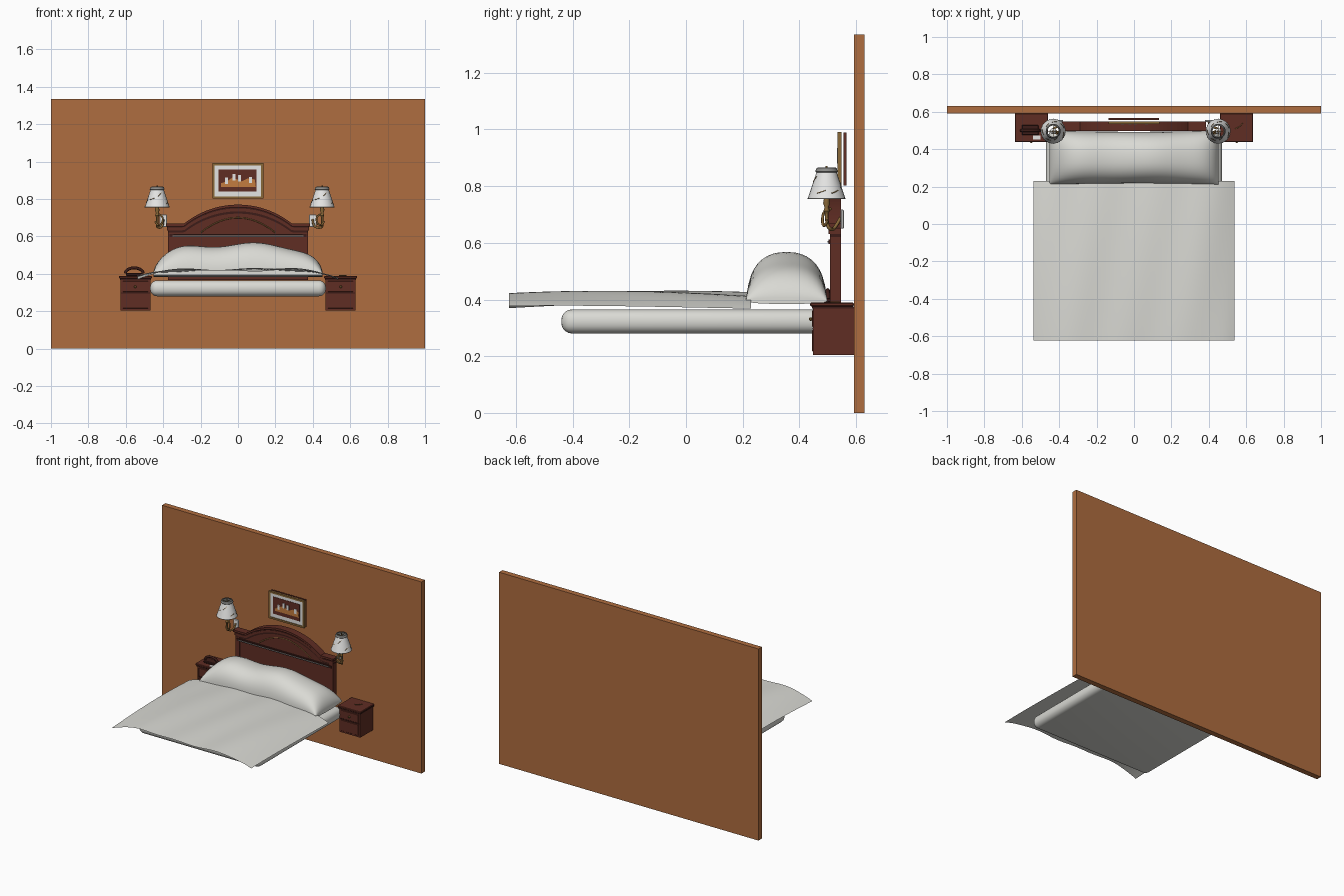
import bpy, bmesh
from math import sin, cos, pi, sqrt

cube = bpy.data.objects.get("Cube")
if cube:
    bpy.data.objects.remove(cube, do_unlink=True)


def material(name, r, g, b):
    m = bpy.data.materials.new(name)
    m.diffuse_color = (r, g, b, 1)
    m.use_nodes = True
    bsdf = m.node_tree.nodes["Principled BSDF"]
    bsdf.inputs["Base Color"].default_value = (r, g, b, 1)
    return m


WALL = material("wall_tan", 0.43, 0.153, 0.05)
WOOD = material("mahogany", 0.115, 0.026, 0.017)
DARK = material("dark_mahogany", 0.045, 0.012, 0.009)
LINEN = material("linen", 0.7, 0.7, 0.66)
WHITE = material("white", 0.78, 0.78, 0.77)
GOLD = material("old_gold", 0.25, 0.14, 0.04)
ORANGE = material("painted_orange", 0.55, 0.2, 0.05)
GREY = material("grey_metal", 0.25, 0.25, 0.24)


def finish(name, bm, mat, smooth=False, fix=True):
    if fix:
        bmesh.ops.recalc_face_normals(bm, faces=bm.faces)
    me = bpy.data.meshes.new(name)
    bm.to_mesh(me)
    bm.free()
    ob = bpy.data.objects.new(name, me)
    bpy.context.collection.objects.link(ob)
    me.materials.append(mat)
    if smooth:
        bpy.ops.object.select_all(action="DESELECT")
        ob.select_set(True)
        bpy.context.view_layer.objects.active = ob
        bpy.ops.object.shade_smooth_by_angle(angle=0.7)
    return ob


def box(name, x, y, z, mat, bevel=0, segments=1):
    """Box from (min, max) pairs."""
    bm = bmesh.new()
    bmesh.ops.create_cube(bm, size=1)
    for v in bm.verts:
        v.co = [(p[0] + p[1]) / 2 + c * (p[1] - p[0]) for p, c in zip((x, y, z), v.co)]
    if bevel:
        bmesh.ops.bevel(bm, geom=bm.edges[:], offset=bevel, segments=segments,
                        profile=0.5, affect="EDGES")
    return finish(name, bm, mat, segments > 1)


def prism(name, outline, y0, y1, mat):
    """Extrude an x-z outline along y."""
    bm = bmesh.new()
    face = bm.faces.new([bm.verts.new((x, y0, z)) for x, z in outline])
    ext = bmesh.ops.extrude_face_region(bm, geom=[face])["geom"]
    for v in ext:
        if isinstance(v, bmesh.types.BMVert):
            v.co.y = y1
    return finish(name, bm, mat)


def lathe(name, profile, cx, cy, mat, n=24):
    bm = bmesh.new()
    rings = [[bm.verts.new((cx + r * cos(2 * pi * i / n), cy + r * sin(2 * pi * i / n), z))
              for i in range(n)] for r, z in profile]
    for a, b in zip(rings, rings[1:]):
        for i in range(n):
            j = (i + 1) % n
            bm.faces.new((a[i], a[j], b[j], b[i]))
    return finish(name, bm, mat, True, fix=False)


def tube(name, points, radius, mat, kind="NURBS"):
    cu = bpy.data.curves.new(name, "CURVE")
    cu.dimensions = "3D"
    cu.bevel_depth, cu.bevel_resolution, cu.use_fill_caps = radius, 2, True
    sp = cu.splines.new(kind)
    sp.points.add(len(points) - 1)
    for p, co in zip(sp.points, points):
        p.co = (*co, 1)
    if kind == "NURBS":
        sp.use_endpoint_u, sp.order_u, sp.resolution_u = True, 3, 6
    ob = bpy.data.objects.new(name, cu)
    bpy.context.collection.objects.link(ob)
    cu.materials.append(mat)
    return ob


# Wall and mattress
box("wall", (-1, 1), (0.592, 0.63), (0, 1.335), WALL)
box("mattress", (-0.47, 0.47), (-0.44, 0.49), (0.28, 0.365), LINEN, 0.038, 5)

# Blanket: one draped sheet with soft folds
bm = bmesh.new()
bmesh.ops.create_grid(bm, x_segments=48, y_segments=32, size=1)
for v in bm.verts:
    u, w = v.co.x, v.co.y
    x, y = u * 0.538, -0.197 + w * 0.427
    z = 0.427 - 0.008 * w * w - 0.046 * abs(u) ** 5
    v.co = (x, y, z + 0.004 * sin(9 * x + 3 * y) + 0.003 * sin(21 * x - 4 * y))
finish("blanket", bm, LINEN, True, fix=False)

# Pillow: domed section that flattens at both ends
bm = bmesh.new()
sections, arc = 40, 20
rings = []
for i in range(sections + 1):
    t = -cos(pi * i / sections)
    x = 0.452 * t
    height = 0.012 + (0.15 + 0.012 * cos(15 * x + 5)) * (1 - abs(t) ** 4) ** 0.6
    half = 0.138 + 0.006 * t * t
    ring = []
    for k in range(arc + 1):
        a = pi * k / arc
        c = cos(a)
        ring.append(bm.verts.new((x, 0.355 + half * (abs(c) ** 0.85) * (1 if c > 0 else -1),
                                  0.394 + height * max(sin(a), 0) ** 0.8)))
    for k in range(1, 8):
        ring.append(bm.verts.new((x, 0.355 - half * cos(pi * k / 8), 0.394 - 0.01 * sin(pi * k / 8))))
    rings.append(ring)
for a, b in zip(rings, rings[1:]):
    for k in range(len(a)):
        m = (k + 1) % len(a)
        bm.faces.new((a[k], a[m], b[m], b[k]))
bm.faces.new(rings[0])
bm.faces.new(rings[-1])
finish("pillow", bm, LINEN, True)


# Headboard: panel under an arched crown of stepped mouldings
def crown(x):
    return max(0.668, 0.31 + sqrt(0.46 ** 2 - x * x))


def crown_line(half, drop, n=40):
    return [(x, crown(x) - drop) for x in (half * (2 * i / n - 1) for i in range(n + 1))]


def crown_band(name, half, top, bottom, y0, mat):
    prism(name, crown_line(half, top) + crown_line(half, bottom)[::-1], y0, 0.547, mat)


prism("headboard_panel", crown_line(0.372, 0.01) + [(0.372, 0.368), (-0.372, 0.368)],
      0.515, 0.545, WOOD)
crown_band("crown_top", 0.385, 0, 0.014, 0.497, WOOD)
crown_band("crown_groove", 0.38, 0.014, 0.02, 0.506, DARK)
crown_band("crown_middle", 0.38, 0.02, 0.036, 0.502, WOOD)
crown_band("crown_lower", 0.375, 0.036, 0.048, 0.508, DARK)
box("headboard_rail", (-0.365, 0.365), (0.503, 0.52), (0.596, 0.612), DARK)
box("rail_bead", (-0.35, 0.35), (0.499, 0.505), (0.601, 0.606), GREY)
tube("arch_inlay", [(x, 0.514, 0.7 - 2 * x * x) for x in (0.02 * i - 0.2 for i in range(21))],
     0.003, GOLD, "POLY")
for side in (-1, 1):
    inner, outer = sorted((side * 0.345, side * 0.375))
    box("headboard_post", (inner, outer), (0.508, 0.547), (0.368, 0.63), WOOD)

# Framed picture
box("picture_backing", (-0.135, 0.133), (0.555, 0.566), (0.802, 0.99), WOOD)
box("picture_mat", (-0.125, 0.123), (0.539, 0.546), (0.81, 0.982), WHITE)
for z in (0.802, 0.98):
    box("frame_rail", (-0.137, 0.135), (0.534, 0.548), (z, z + 0.012), GOLD)
for x in (-0.137, 0.123):
    box("frame_stile", (x, x + 0.012), (0.534, 0.548), (0.802, 0.992), GOLD)
box("painting_field", (-0.105, 0.1), (0.537, 0.54), (0.84, 0.958), WOOD)
prism("painting_hills", [(-0.09, 0.865), (0.095, 0.865), (0.09, 0.905), (0.05, 0.91), (0.02, 0.895),
                         (-0.03, 0.915), (-0.06, 0.895), (-0.09, 0.885)], 0.535, 0.538, ORANGE)
for x, z in ((-0.07, 0.88), (-0.03, 0.9), (0.0, 0.895), (0.06, 0.885)):
    box("painting_figure", (x, x + 0.016), (0.533, 0.536), (z, z + 0.034), WHITE)

# Nightstands
for side in (-1, 1):
    def span(a, b):
        return tuple(sorted((side * a, side * b)))
    box("nightstand_body", span(0.468, 0.628), (0.449, 0.592), (0.205, 0.376), WOOD)
    box("nightstand_top", span(0.46, 0.637), (0.438, 0.592), (0.376, 0.389), WOOD, 0.003)
    box("nightstand_trim", span(0.465, 0.632), (0.444, 0.592), (0.368, 0.376), DARK)
    for z0, z1 in ((0.216, 0.293), (0.303, 0.362)):
        box("drawer_front", span(0.48, 0.616), (0.445, 0.45), (z0, z1), WOOD, 0.002)
    box("drawer_gap", span(0.47, 0.626), (0.447, 0.45), (0.296, 0.3), DARK)
    box("drawer_knob", span(0.542, 0.556), (0.434, 0.446), (0.325, 0.337), GOLD, 0.003)

# Telephone, note and reading glasses
box("phone_base", (-0.6, -0.51), (0.475, 0.53), (0.389, 0.405), DARK, 0.004)
tube("phone_handset", [(-0.555 + 0.048 * cos(pi * i / 10), 0.5, 0.402 + 0.03 * sin(pi * i / 10))
                       for i in range(11)], 0.008, DARK, "POLY")
box("note_paper", (-0.54, -0.5), (0.452, 0.472), (0.389, 0.391), WHITE)
tube("glasses", [(0.54, 0.51, 0.391), (0.565, 0.515, 0.391), (0.58, 0.54, 0.391)], 0.002, GOLD)

# Wall lamps
for side, cx in ((-1, -0.432), (1, 0.45)):
    cy = 0.496
    shade = [(0.066, 0.757), (0.052, 0.8), (0.036, 0.848)]
    lathe("lamp_shade", shade, cx, cy, WHITE)
    lathe("shade_collar", [(0.036, 0.848), (0.04, 0.852), (0.035, 0.864), (0.03, 0.866)], cx, cy, GREY)
    lathe("shade_rim", [(0.0665, 0.755), (0.067, 0.759)], cx, cy, GREY)
    lathe("lamp_bulb", [(0.008, 0.75), (0.014, 0.79), (0.016, 0.81), (0.001, 0.83)], cx, cy, WHITE, 12)
    lathe("lamp_socket", [(0.004, 0.7), (0.011, 0.712), (0.007, 0.725), (0.012, 0.74), (0.009, 0.76)],
          cx, cy, GOLD, 12)
    tube("lamp_finial", [(cx, cy, 0.82), (cx, cy, 0.872)], 0.004, GOLD, "POLY")
    for k in range(2):
        tube("shade_spoke", [(cx + 0.035 * (k == 0) * s, cy + 0.035 * (k == 1) * s, 0.852)
                             for s in (-1, 1)], 0.002, GOLD, "POLY")
    px = side * 0.4
    box("lamp_plate", (px - 0.02, px + 0.02), (0.545, 0.557), (0.65, 0.717), WHITE, 0.003)
    # Curved brass arm and its scroll
    tube("lamp_arm", [(px, 0.546, 0.69), (px, 0.525, 0.65), (cx, 0.51, 0.645),
                      (cx, cy, 0.665), (cx, cy, 0.71)], 0.006, GOLD)
    tube("arm_scroll", [(cx, 0.51, 0.72), (cx - side * 0.03, 0.485, 0.715), (cx - side * 0.03, 0.48, 0.67),
                        (cx, 0.49, 0.655), (cx + side * 0.01, 0.5, 0.68)], 0.005, GOLD)
    # Twig strokes on the shade
    for k in range(7):
        a0, z0 = 2 * pi * k / 7 + 0.3, 0.775 + 0.02 * (k % 3)
        stroke = []
        for s in range(5):
            z = z0 + 0.005 * s * (1 if k % 2 else 0.5)
            r = 0.0662 - (z - 0.757) * 0.33
            stroke.append((cx + r * cos(a0 + 0.13 * s), cy + r * sin(a0 + 0.13 * s), z))
        tube("shade_twig", stroke, 0.0016, GOLD, "POLY")
